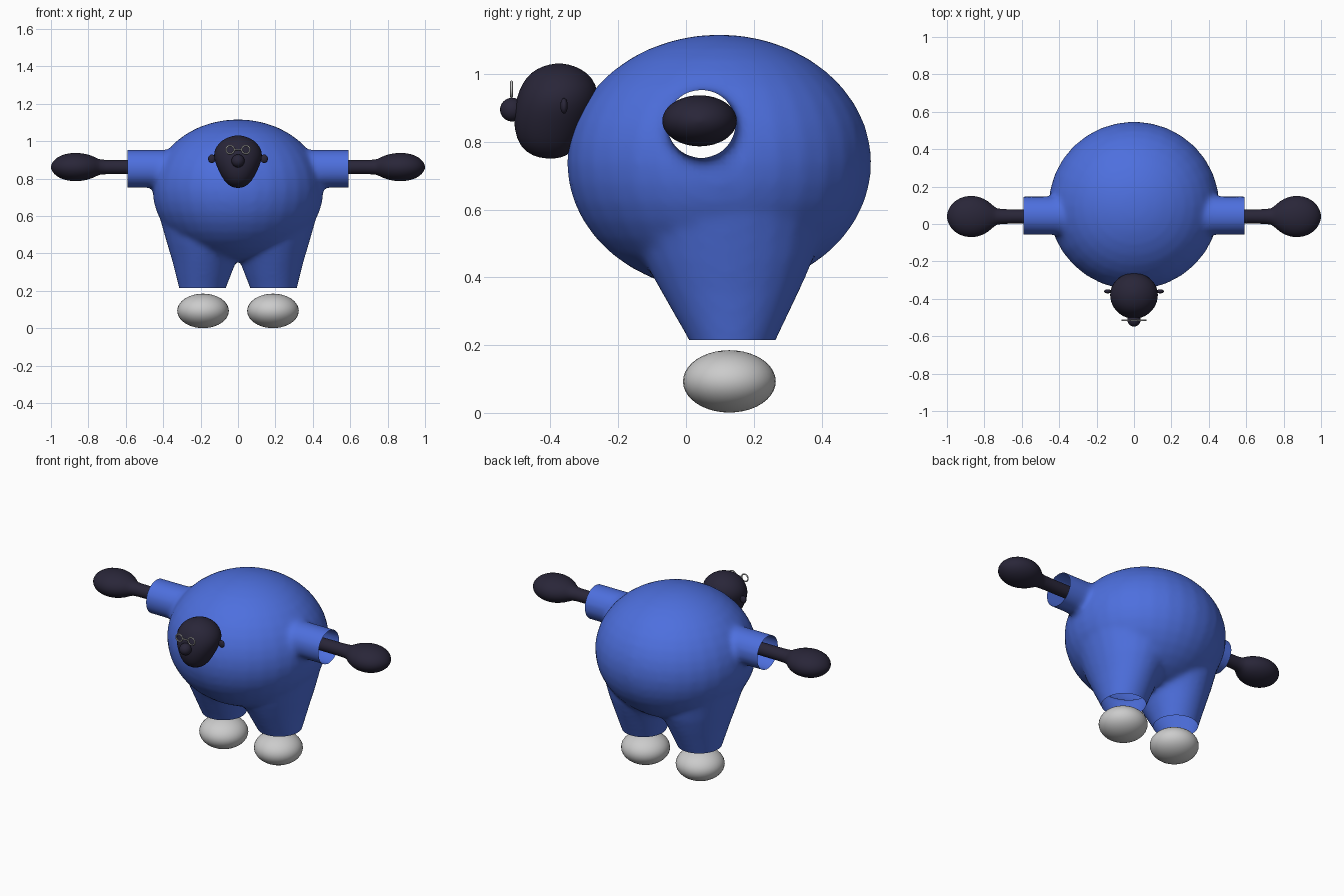
import bpy, bmesh, math
from mathutils import Vector, Matrix

if "Cube" in bpy.data.objects:
    bpy.data.objects.remove(bpy.data.objects["Cube"])


def material(name, rgb):
    m = bpy.data.materials.new(name)
    m.diffuse_color = (*rgb, 1)
    m.use_nodes = True
    m.node_tree.nodes["Principled BSDF"].inputs["Base Color"].default_value = m.diffuse_color
    return m


BLUE = material("blue_wool", (0.075, 0.16, 0.73))
DARK = material("dark_skin", (0.022, 0.019, 0.04))


def make(name, bm, mat=None, subsurf=0):
    bmesh.ops.recalc_face_normals(bm, faces=bm.faces)
    me = bpy.data.meshes.new(name)
    bm.to_mesh(me)
    bm.free()
    for p in me.polygons:
        p.use_smooth = True
    if mat:
        me.materials.append(mat)
    ob = bpy.data.objects.new(name, me)
    bpy.context.collection.objects.link(ob)
    if subsurf:
        ob.modifiers.new("smooth", 'SUBSURF').levels = subsurf
    return ob


def ball(bm, centre, radii, u=32, v=20):
    bmesh.ops.create_uvsphere(bm, u_segments=u, v_segments=v, radius=1,
        matrix=Matrix.Translation(centre) @ Matrix.Diagonal((*radii, 1)))


def loft(bm, sections, n=24, along_x=0):
    """sections: (height, centre a, centre b, radius a, radius b); closed ends.
    along_x = +1/-1 lays the loft along that x direction, with a = y and b = z."""
    rings = []
    for h, ca, cb, ra, rb in sections:
        ring = []
        for i in range(n):
            t = 2 * math.pi * i / n
            a, b = ca + ra * math.cos(t), cb + rb * math.sin(t)
            ring.append(bm.verts.new((along_x * h, a, b) if along_x else (a, b, h)))
        rings.append(ring)
    for r, s in zip(rings, rings[1:]):
        for i in range(n):
            j = (i + 1) % n
            bm.faces.new((r[i], r[j], s[j], s[i]))
    # close both ends with fans
    for ring in (rings[0], rings[-1]):
        c = bm.verts.new(sum((v.co for v in ring), Vector()) / n)
        for i in range(n):
            bm.faces.new((ring[i], ring[(i + 1) % n], c))


# Woolly body: round belly, tapered legs and sleeves blended into one skin
bm = bmesh.new()
ball(bm, (0, 0.098, 0.738), (0.457, 0.45, 0.379))
for s in (-1, 1):
    loft(bm, [(0.13, s * 0.195, 0.137, 0.10, 0.09),
              (0.215, s * 0.19, 0.137, 0.126, 0.129),
              (0.36, s * 0.18, 0.13, 0.172, 0.205),
              (0.45, s * 0.167, 0.125, 0.212, 0.25),
              (0.60, s * 0.16, 0.115, 0.262, 0.30),
              (0.70, s * 0.15, 0.10, 0.27, 0.28)])
    loft(bm, [(0.25, 0.045, 0.853, 0.105, 0.102),
              (0.66, 0.045, 0.853, 0.102, 0.102)], along_x=s)
body = make("woolly_body", bm, BLUE)
rm = body.modifiers.new("blend", 'REMESH')
rm.mode = 'VOXEL'
rm.voxel_size = 0.016
sm = body.modifiers.new("relax", 'SMOOTH')
sm.factor = 0.5
sm.iterations = 8
bm = bmesh.new()
bm.from_object(body, bpy.context.evaluated_depsgraph_get())
bpy.data.objects.remove(body)
# Cut open the trouser and sleeve ends
for co, no in (((0, 0, 0.215), (0, 0, -1)), ((0.59, 0, 0), (1, 0, 0)), ((-0.59, 0, 0), (-1, 0, 0))):
    bmesh.ops.bisect_plane(bm, geom=bm.verts[:] + bm.edges[:] + bm.faces[:],
                           plane_co=co, plane_no=no, clear_outer=True)
make("woolly_body", bm, BLUE)

for s, side in ((-1, "left"), (1, "right")):
    # Arm ending in a flattened mitten hand
    bm = bmesh.new()
    loft(bm, [(x, 0.04, 0.862, ry, rz) for x, ry, rz in (
        (0.40, 0.038, 0.038), (0.58, 0.038, 0.038), (0.725, 0.038, 0.038), (0.745, 0.05, 0.042),
        (0.78, 0.085, 0.062), (0.83, 0.109, 0.075), (0.88, 0.114, 0.078), (0.93, 0.102, 0.07),
        (0.97, 0.075, 0.051), (0.993, 0.038, 0.026), (1.0, 0.008, 0.006))], along_x=s)
    make(side + "_arm", bm, DARK, 1)
    # Foot
    bm = bmesh.new()
    ball(bm, (s * 0.187, 0.128, 0.093), (0.138, 0.137, 0.092))
    make(side + "_foot", bm)
    # Ear
    bm = bmesh.new()
    ball(bm, (s * 0.14, -0.36, 0.906), (0.02, 0.011, 0.023), 16, 10)
    make(side + "_ear", bm, DARK)
    # Spectacle lens rim
    bpy.ops.mesh.primitive_torus_add(location=(s * 0.042, -0.515, 0.955), rotation=(math.pi / 2, 0, 0),
        major_radius=0.022, minor_radius=0.004, major_segments=24, minor_segments=8)
    bpy.context.object.name = side + "_spectacle_rim"
    bpy.ops.object.shade_smooth()

# Egg-shaped head, narrow at the chin
bm = bmesh.new()
loft(bm, [(z, 0, cy, rx, ry) for z, cy, rx, ry in (
    (0.751, -0.40, 0.012, 0.015), (0.757, -0.402, 0.04, 0.05), (0.785, -0.408, 0.074, 0.084),
    (0.84, -0.40, 0.103, 0.109), (0.89, -0.388, 0.125, 0.121), (0.93, -0.379, 0.132, 0.122),
    (0.97, -0.375, 0.12, 0.111), (1.005, -0.375, 0.087, 0.085), (1.025, -0.375, 0.045, 0.045),
    (1.031, -0.375, 0.012, 0.012))])
make("head", bm, DARK, 1)

# Nose
bm = bmesh.new()
ball(bm, (0, -0.513, 0.895), (0.035, 0.036, 0.035), 20, 12)
make("nose", bm, DARK)

# Spectacle bridge
bpy.ops.mesh.primitive_cylinder_add(vertices=8, radius=0.004, depth=0.042,
    location=(0, -0.515, 0.955), rotation=(0, math.pi / 2, 0))
bpy.context.object.name = "spectacle_bridge"
